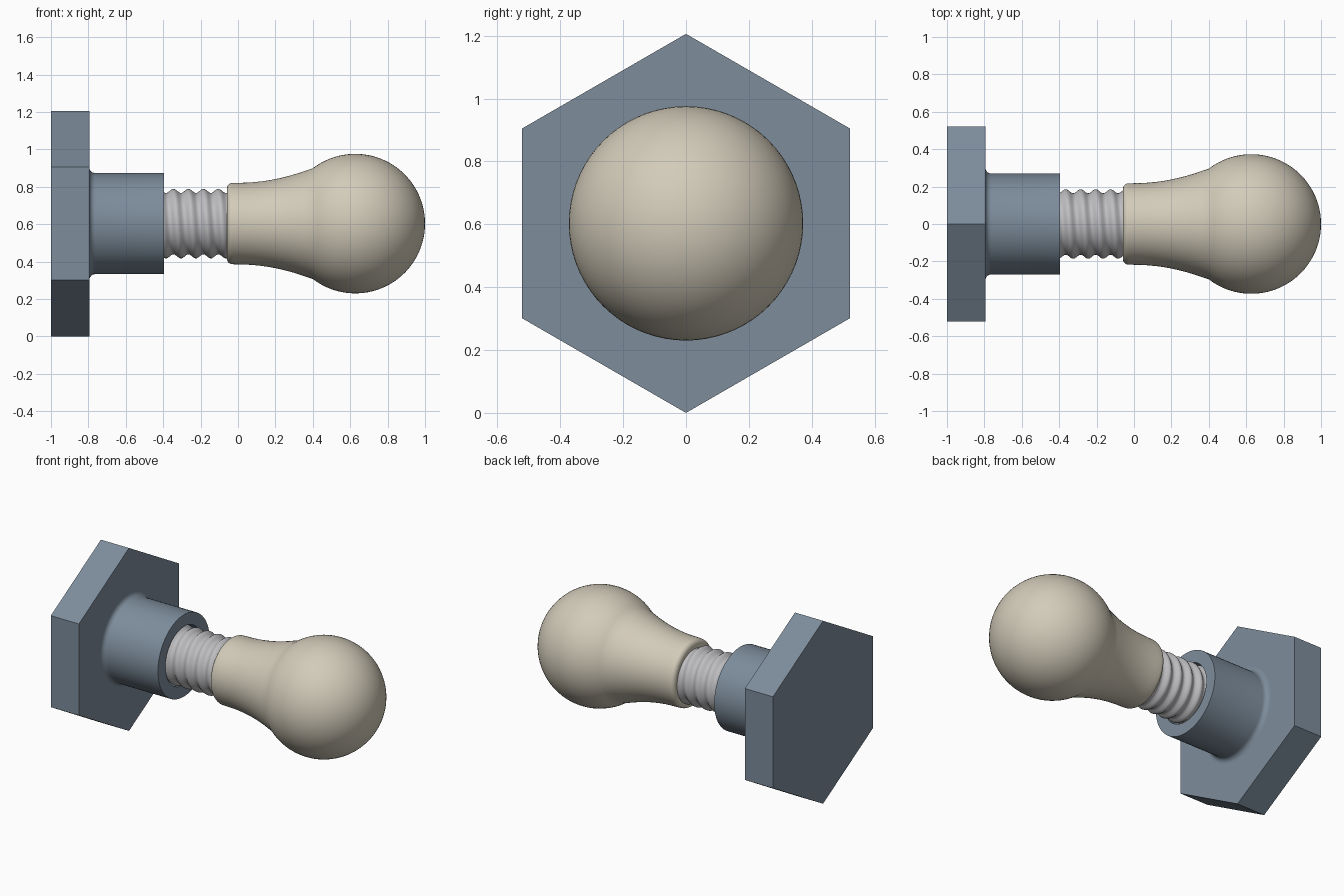
import bpy, bmesh, math

if "Cube" in bpy.data.objects:
    bpy.data.objects.remove(bpy.data.objects["Cube"], do_unlink=True)

AXIS_Z = 0.603  # height of the common axis, which runs along x


def material(name, rgb):
    m = bpy.data.materials.new(name)
    m.use_nodes = True
    m.diffuse_color = (*rgb, 1)
    m.node_tree.nodes["Principled BSDF"].inputs["Base Color"].default_value = (*rgb, 1)
    return m


slate = material("slate_grey", (0.205, 0.265, 0.33))
silver = material("silver", (0.52, 0.52, 0.54))
cream = material("cream", (0.65, 0.60, 0.49))


def revolve(name, xs, radius, mat, sides=72, start=0.0, smooth=True):
    """Rings along x; radius(i, angle) gives the radius on ring i."""
    bm = bmesh.new()
    rings = []
    for i, x in enumerate(xs):
        ring = []
        for k in range(sides):
            a = start + math.tau * k / sides
            r = radius(i, a)
            ring.append(bm.verts.new((x, r * math.cos(a), AXIS_Z + r * math.sin(a))))
        rings.append(ring)
    for p, q in zip(rings, rings[1:]):
        for k in range(sides):
            n = (k + 1) % sides
            bm.faces.new((p[k], p[n], q[n], q[k]))
    # Close poles on the axis
    bmesh.ops.remove_doubles(bm, verts=bm.verts, dist=1e-5)
    bmesh.ops.recalc_face_normals(bm, faces=bm.faces)
    mesh = bpy.data.meshes.new(name)
    bm.to_mesh(mesh)
    bm.free()
    mesh.materials.append(mat)
    ob = bpy.data.objects.new(name, mesh)
    bpy.context.collection.objects.link(ob)
    if smooth:
        bpy.ops.object.select_all(action="DESELECT")
        ob.select_set(True)
        bpy.context.view_layer.objects.active = ob
        bpy.ops.object.shade_smooth_by_angle(angle=math.radians(40))
    return ob


def lathe(name, profile, mat, **kw):
    return revolve(name, [p[0] for p in profile], lambda i, a: profile[i][1], mat, **kw)


def arc(cx, cr, rad, a0, a1, n):
    """Points of an arc in the (x, radius) plane, angles in degrees."""
    out = []
    for i in range(n + 1):
        a = math.radians(a0 + (a1 - a0) * i / n)
        out.append((cx + rad * math.cos(a), max(0.0, cr + rad * math.sin(a))))
    return out


# Hexagonal head, one corner straight up
lathe("hex_head", [(-1, 0), (-1, 0.603), (-0.795, 0.603), (-0.795, 0)], slate,
      sides=6, start=math.pi / 2, smooth=False)

# Collar with a fillet at the head and a socket for the thread
lathe("collar", arc(-0.763, 0.302, 0.032, 180, 270, 6)
      + [(-0.395, 0.27), (-0.395, 0.192), (-0.75, 0.192), (-0.75, 0)], slate)

# Right-handed thread with rounded crests
PITCH, X0 = 0.08, -0.345
thread_x = [-0.75 + 0.01 * i for i in range(72)]


def thread_radius(i, a):
    phase = math.tau * (thread_x[i] - X0) / PITCH - (a - math.pi / 2)
    return 0.175 + 0.011 * math.cos(phase)


revolve("screw_thread", thread_x, thread_radius, silver)

# Bulb: rounded rim, flaring neck, ball end
rim = [(-0.06, 0)] + arc(-0.03, 0.187, 0.03, 180, 90, 6)
neck = [(0.4 * t / 10, 0.218 + 0.08 * (t / 10) ** 2) for t in range(10)]
join = math.degrees(math.acos((0.4 - 0.627) / 0.373))
ball = arc(0.627, 0, 0.373, join, 0, 32)
lathe("bulb", rim + neck + ball, cream)
